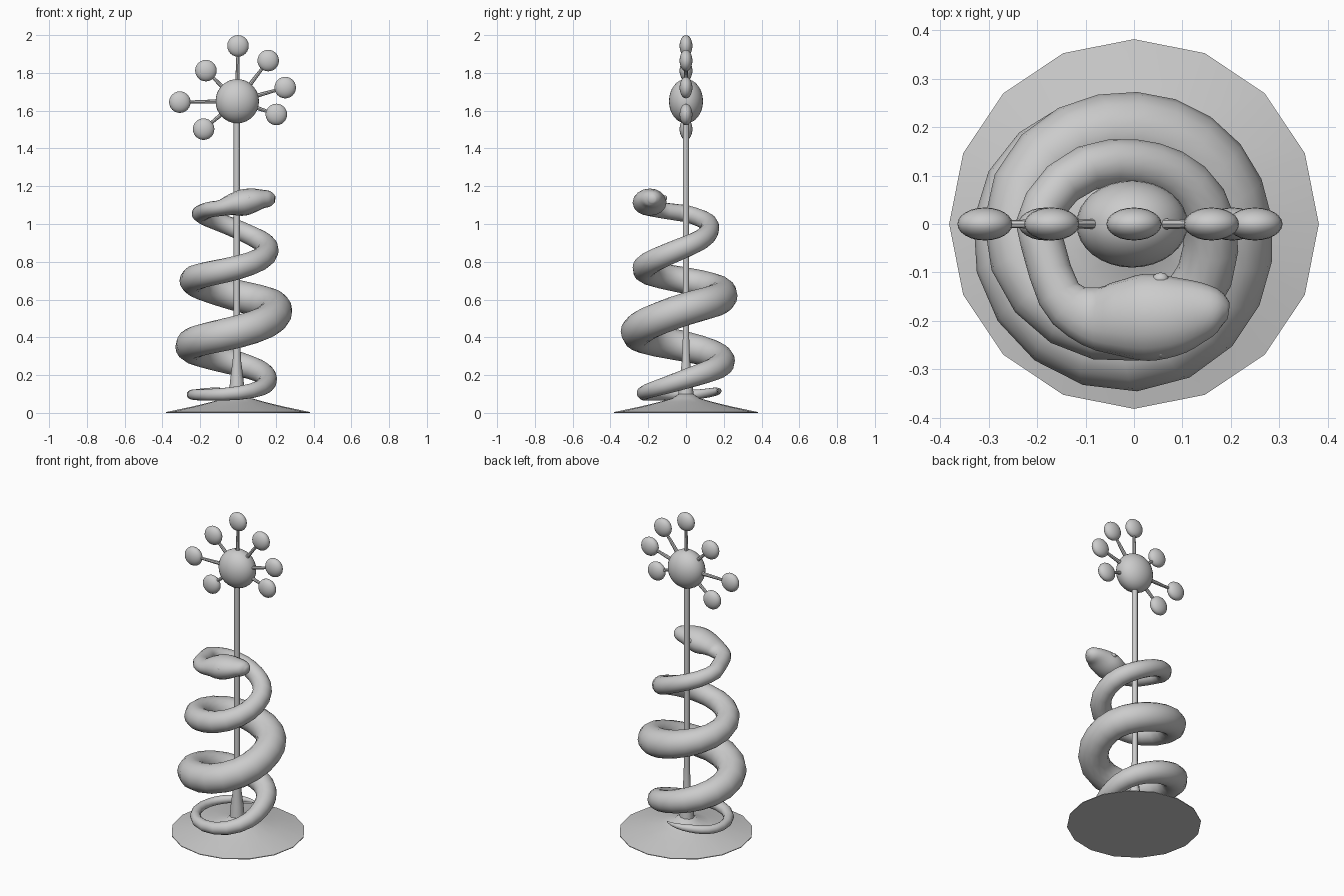
import bpy, bmesh
from math import sin, cos, pi, radians
from mathutils import Vector

if "Cube" in bpy.data.objects:
    bpy.data.objects.remove(bpy.data.objects["Cube"])


def finish(name, bm, angle=40):
    bmesh.ops.recalc_face_normals(bm, faces=bm.faces)
    me = bpy.data.meshes.new(name)
    bm.to_mesh(me)
    bm.free()
    ob = bpy.data.objects.new(name, me)
    bpy.context.collection.objects.link(ob)
    bpy.ops.object.select_all(action='DESELECT')
    ob.select_set(True)
    bpy.context.view_layer.objects.active = ob
    bpy.ops.object.shade_smooth_by_angle(angle=radians(angle))
    return ob


def skin(name, rings, angle=40):
    """Join equal-sized rings of points into a capped tube."""
    bm = bmesh.new()
    rows = [[bm.verts.new(p) for p in r] for r in rings]
    n = len(rows[0])
    for a, b in zip(rows, rows[1:]):
        for i in range(n):
            bm.faces.new((a[i], a[(i + 1) % n], b[(i + 1) % n], b[i]))
    bm.faces.new(rows[0])
    bm.faces.new(rows[-1])
    return finish(name, bm, angle)


def lathe(name, profile, n, cx=0):
    return skin(name, [[(cx + r * cos(2 * pi * i / n), r * sin(2 * pi * i / n), z)
                        for i in range(n)] for r, z in profile])


def ball(name, loc, scale, seg=24):
    bm = bmesh.new()
    bmesh.ops.create_uvsphere(bm, u_segments=seg, v_segments=seg // 2, radius=1)
    for v in bm.verts:
        v.co = Vector([c * s + l for c, s, l in zip(v.co, scale, loc)])
    return finish(name, bm, 60)


def rod(name, a, b, r1, r2, n=8):
    a, b = Vector(a), Vector(b)
    q = (b - a).to_track_quat('Z', 'Y')
    return skin(name, [[p + q @ Vector((r * cos(2 * pi * i / n), r * sin(2 * pi * i / n), 0))
                        for i in range(n)] for p, r in ((a, r1), (b, r2))])


def spline(keys, steps):
    """Catmull-Rom through tuples of any length."""
    out = []
    k = [keys[0]] + keys + [keys[-1]]
    for p0, p1, p2, p3 in zip(k, k[1:], k[2:], k[3:]):
        for s in range(steps):
            t = s / steps
            out.append(tuple(0.5 * (2 * b + (c - a) * t + (2 * a - 5 * b + 4 * c - d) * t * t
                                    + (3 * b - a - 3 * c + d) * t ** 3)
                             for a, b, c, d in zip(p0, p1, p2, p3)))
    return out + [keys[-1]]


# Base and pole
lathe("base", [(0.382, 0), (0.382, 0.004), (0.24, 0.034), (0.14, 0.058), (0.07, 0.078),
               (0.04, 0.1)], 16)
lathe("pole", [(0.045, 0.06), (0.036, 0.17), (0.022, 0.28), (0.017, 0.42), (0.017, 1.6)],
      10, -0.006)

# Hub with radiating balls
hub = (-0.004, 0, 1.65)
ball("hub", hub, (0.115, 0.09, 0.117), 32)
for x, z in [(0, 1.943), (0.16, 1.865), (0.25, 1.722), (0.203, 1.58),
             (-0.182, 1.502), (-0.308, 1.645), (-0.17, 1.812)]:
    ball("ray_ball", (x, 0, z), (0.057, 0.034, 0.057))
    rod("ray_stem", hub, (x, 0, z), 0.014, 0.007)

# Serpent coil: angle, distance from pole, height, thickness
coil = [(85, .165, .12, .004), (130, .2, .112, .022), (180, .245, .097, .026),
        (270, .225, .105, .036), (360, .155, .18, .052), (450, .19, .26, .065),
        (540, .252, .35, .08), (630, .26, .43, .086), (720, .2, .55, .086),
        (810, .19, .62, .083), (900, .24, .7, .07), (990, .22, .77, .063),
        (1080, .155, .88, .056), (1170, .125, .97, .05), (1260, .2, 1.055, .045)]
path = [(d * cos(radians(a)), d * sin(radians(a)), z, r, r)
        for a, d, z, r in spline(coil, 5)]
# Neck and head: x, y, z, half width, half height
head = [path[-1], (-.155, -.145, 1.075, .046, .042), (-.09, -.19, 1.085, .062, .043),
        (-.03, -.195, 1.103, .078, .058), (.025, -.193, 1.113, .09, .07),
        (.08, -.19, 1.125, .083, .064), (.13, -.182, 1.132, .066, .05),
        (.172, -.178, 1.133, .045, .04), (.195, -.18, 1.132, .018, .018)]
path = path[:-1] + spline(head, 3)
N = 16
rings = []
for i, (x, y, z, w, h) in enumerate(path):
    a, b = path[max(i - 1, 0)], path[min(i + 1, len(path) - 1)]
    t = (Vector(b[:3]) - Vector(a[:3])).normalized()
    side = t.cross(Vector((0, 0, 1))).normalized()
    up = side.cross(t)
    rings.append([Vector((x, y, z)) + side * w * cos(2 * pi * j / N) + up * h * sin(2 * pi * j / N)
                  for j in range(N)])
skin("serpent", rings, 60)

# Eyes
for y in (-0.262, -0.114):
    ball("eye", (0.055, y, 1.138), (0.017, 0.014, 0.014), 12)
